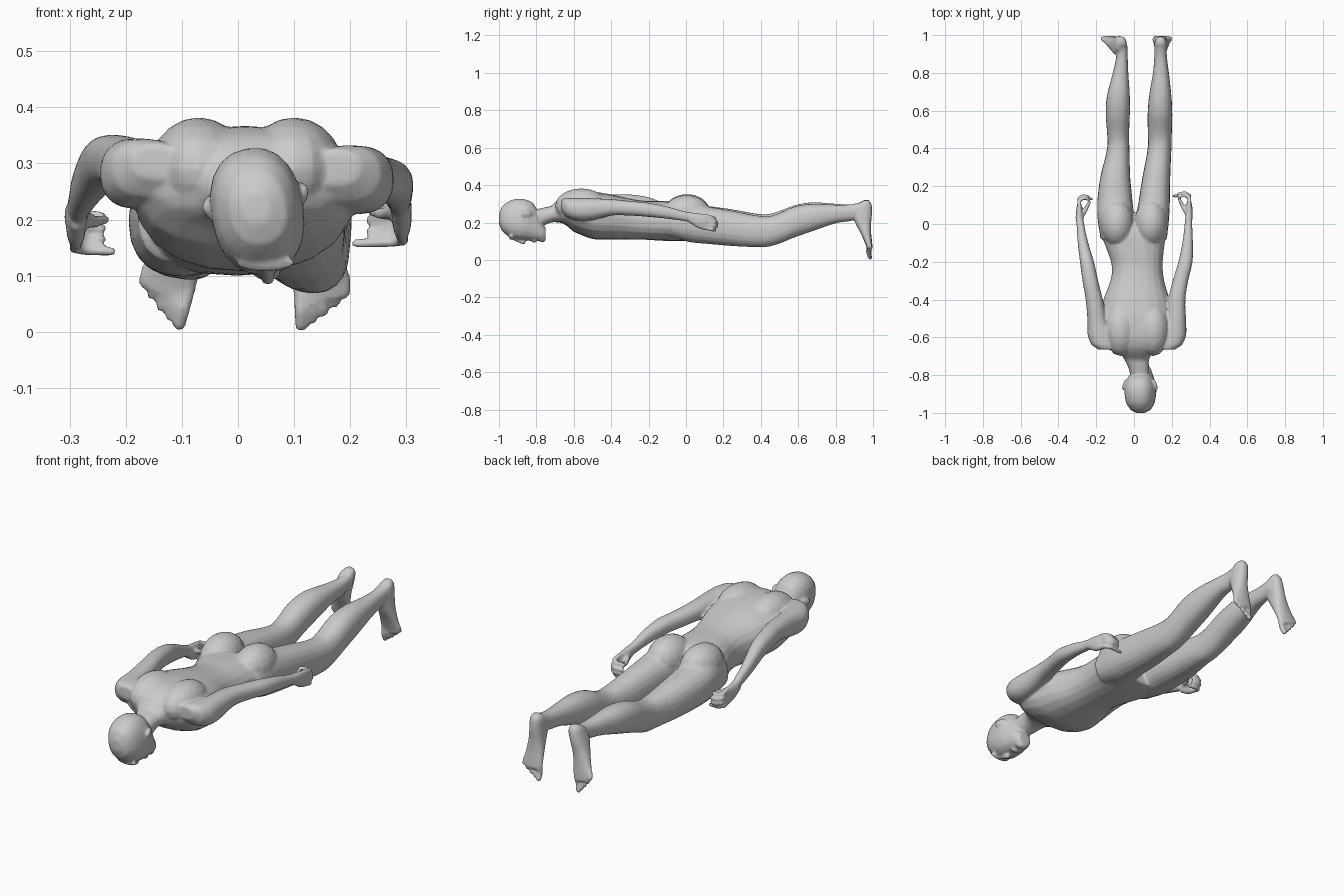
import bpy, bmesh, math
from mathutils import Vector, Matrix

bm = bmesh.new()
SIDES, STEPS = 20, 4


def spline(rows):
    """Smoothly interpolate the rows of a section list."""
    out = []
    for i in range(len(rows) - 1):
        a, b = rows[i], rows[i + 1]
        p, n = rows[max(i - 1, 0)], rows[min(i + 2, len(rows) - 1)]
        for s in range(STEPS):
            t = s / STEPS
            out.append([0.5 * (2 * y + (z - x) * t + (2 * x - 5 * y + 4 * z - w) * t * t
                               + (3 * y - x - 3 * z + w) * t ** 3)
                        for x, y, z, w in zip(p, a, b, n)])
            out[-1][0] = a[0] + (b[0] - a[0]) * t
    return out + [list(rows[-1])]


def loft(rows, axis='y', mat=Matrix(), power=2.3):
    """Rows are (position, min u, max u, min v, max v) of rounded sections across the axis."""
    rings = []
    for k, u0, u1, v0, v1 in spline(rows):
        ring = []
        for i in range(SIDES):
            a = 2 * math.pi * i / SIDES
            c, s = math.cos(a), math.sin(a)
            u = (u0 + u1) / 2 + (u1 - u0) / 2 * math.copysign(abs(c) ** (2 / power), c)
            v = (v0 + v1) / 2 + (v1 - v0) / 2 * math.copysign(abs(s) ** (2 / power), s)
            ring.append(bm.verts.new(mat @ Vector((u, k, v) if axis == 'y' else (u, v, k))))
        rings.append(ring)
    for r, q in zip(rings, rings[1:]):
        for i in range(SIDES):
            j = (i + 1) % SIDES
            bm.faces.new((r[i], r[j], q[j], q[i]))
    bm.faces.new(rings[0][::-1])
    bm.faces.new(rings[-1])


def ball(c, r, rot=Matrix()):
    m = Matrix.Translation(c) @ rot @ Matrix.Diagonal((*r, 1))
    bmesh.ops.create_uvsphere(bm, u_segments=16, v_segments=10, radius=1, matrix=m)


def digit(pts, r0, r1):
    """Chain of tapered rods with round joints."""
    n = len(pts) - 1
    rad = [r0 + (r1 - r0) * i / n for i in range(n + 1)]
    for i, p in enumerate(pts):
        ball(p, [rad[i]] * 3)
        if i < n:
            a, b = Vector(p), Vector(pts[i + 1])
            m = Matrix.Translation((a + b) / 2) @ (b - a).to_track_quat('Z', 'Y').to_matrix().to_4x4()
            bmesh.ops.create_cone(bm, cap_ends=True, segments=12, radius1=rad[i],
                                  radius2=rad[i + 1], depth=(b - a).length, matrix=m)


# head, slightly rolled about its long axis
roll = Matrix.Translation((0.035, 0, 0.21)) @ Matrix.Rotation(math.radians(-9), 4, 'Y') \
    @ Matrix.Translation((-0.035, 0, -0.21))
loft([(-1.0, .01, .06, .19, .25), (-.985, -.015, .088, .155, .285), (-.95, -.038, .108, .125, .314),
      (-.9, -.047, .117, .105, .328), (-.85, -.045, .115, .102, .322), (-.81, -.03, .1, .1, .295),
      (-.775, -.014, .084, .1, .21), (-.75, .0, .07, .108, .17)], mat=roll)
digit([roll @ Vector(p) for p in ((.035, -.92, .112), (.035, -.87, .094))], .009, .013)   # nose
ball(roll @ Vector((.035, -.812, .1)), (.024, .012, .01))                                # lips
ball(roll @ Vector((.035, -.768, .108)), (.026, .018, .015))                              # chin
ball(roll @ Vector((.035, -.935, .122)), (.055, .012, .016))                              # brow
for s in (-1, 1):                                                                         # ears
    ball(roll @ Vector((.035 + s * .082, -.85, .235)), (.009, .032, .02),
         Matrix.Rotation(math.radians(s * 20), 4, 'Z'))

# neck and torso
loft([(-.84, -.01, .08, .18, .26), (-.76, -.03, .08, .185, .28), (-.72, -.05, .08, .2, .29),
      (-.685, -.075, .1, .2, .325), (-.65, -.15, .175, .19, .35), (-.6, -.185, .21, .15, .365),
      (-.5, -.182, .205, .112, .365), (-.4, -.162, .188, .108, .35), (-.3, -.125, .16, .11, .328),
      (-.22, -.118, .152, .108, .316), (-.12, -.15, .16, .102, .315), (-.02, -.183, .176, .1, .3),
      (.06, -.165, .165, .105, .22)])
for x in (-.07, .1):                                       # shoulder blades
    ball((x, -.56, .29), (.088, .14, .092))
for x, z in ((-.09, .255), (.09, .25)):                    # buttocks
    ball((x, .005, z), (.088, .125, .097))

# legs: sections of both sides
loft([(-.08, -.178, -.01, .12, .28), (.02, -.192, .0, .1, .31), (.12, -.194, -.008, .098, .288),
      (.25, -.178, -.02, .095, .27), (.4, -.143, -.024, .092, .245), (.47, -.142, -.026, .1, .252),
      (.58, -.15, -.022, .14, .292), (.68, -.143, -.022, .172, .308), (.8, -.113, -.03, .205, .3),
      (.88, -.095, -.033, .215, .297), (.95, -.09, -.035, .235, .305)])
loft([(-.08, .01, .175, .12, .28), (.02, .008, .185, .095, .305), (.12, .025, .19, .085, .285),
      (.25, .045, .192, .074, .262), (.4, .072, .198, .068, .235), (.47, .073, .2, .078, .24),
      (.58, .072, .203, .12, .285), (.68, .08, .198, .155, .3), (.8, .1, .185, .195, .295),
      (.88, .107, .175, .208, .297), (.95, .108, .172, .23, .31)])

# feet: built toes-down around the heel, big toe towards the middle
for heel, side, turn in (((.14, 0, .318), 1, -2), ((-.062, 0, .318), -1, 15)):
    m = Matrix.Translation(heel) @ Matrix.Rotation(math.radians(turn), 4, 'Y') \
        @ Matrix.Diagonal((side, 1, 1, 1))
    loft([(0, -.018, .018, .95, .98), (-.02, -.03, .03, .915, .992), (-.065, -.035, .034, .89, .995),
          (-.12, -.037, .037, .905, .99), (-.18, -.044, .044, .935, .99), (-.23, -.05, .05, .957, .995),
          (-.26, -.048, .046, .966, .997)], 'z', m)
    for i in range(5):
        x = -.036 + i * .0195
        z = -.305 + .008 * i + .0015 * i * i
        r = .014 if i == 0 else .0105
        digit([m @ Vector(p) for p in ((x, .978, -.245), (x * 1.03, .975, z + .028), (x * 1.05, .985, z))],
              r, r * .85)

# arms: sections of both sides
loft([(-.665, .13, .22, .26, .325), (-.64, .13, .255, .23, .332), (-.59, .14, .276, .212, .332),
      (-.52, .165, .276, .212, .33), (-.4, .18, .272, .237, .325), (-.3, .205, .287, .237, .315),
      (-.2, .235, .31, .23, .305), (-.1, .256, .312, .22, .285), (0, .268, .308, .207, .258),
      (.05, .272, .31, .195, .252)])
loft([(-.665, -.19, -.1, .27, .335), (-.64, -.225, -.1, .24, .343), (-.59, -.245, -.11, .22, .345),
      (-.52, -.246, -.14, .225, .345), (-.4, -.256, -.165, .255, .35), (-.3, -.273, -.19, .26, .35),
      (-.2, -.286, -.212, .245, .335), (-.1, -.298, -.242, .22, .295), (0, -.304, -.264, .195, .25),
      (.04, -.31, -.268, .175, .235)])

# hands: palm, four curled fingers and a thumb
for wrist, side, straight in (((.29, .03, .222), 1, 1.0), ((-.287, .015, .208), -1, .7)):
    m = Matrix.Translation(wrist) @ Matrix.Diagonal((side, 1, 1, 1))
    loft([(-.01, -.018, .018, -.026, .026), (.03, -.016, .02, -.05, .028), (.07, -.014, .018, -.062, .022),
          (.085, -.01, .014, -.055, .015)], mat=m)
    for i in range(4):
        z = .012 - i * .021
        reach = .012 * (1.5 - abs(i - 1.5))
        curl = straight * (.035 if i < 3 else .06)
        digit([m @ Vector(p) for p in ((.002, .075, z), (.004, .108 + reach, z - .008),
                                       (-.018, .122 + reach, z - .012), (-.02 - curl, .118 + reach, z - .014))],
              .0115, .0085)
    digit([m @ Vector(p) for p in ((-.005, .02, .0), (-.03, .06, -.012), (-.05, .1, -.008))], .014, .009)

# fuse everything into one skin
bmesh.ops.recalc_face_normals(bm, faces=bm.faces)
mesh = bpy.data.meshes.new("body")
bm.to_mesh(mesh)
bm.free()
body = bpy.data.objects.new("body", mesh)
bpy.context.collection.objects.link(body)
remesh = body.modifiers.new("fuse", 'REMESH')
remesh.mode = 'VOXEL'
remesh.voxel_size = .0055
remesh.use_smooth_shade = True
soften = body.modifiers.new("soften", 'SMOOTH')
soften.factor, soften.iterations = .5, 5
reduce = body.modifiers.new("reduce", 'DECIMATE')
reduce.ratio = .15
